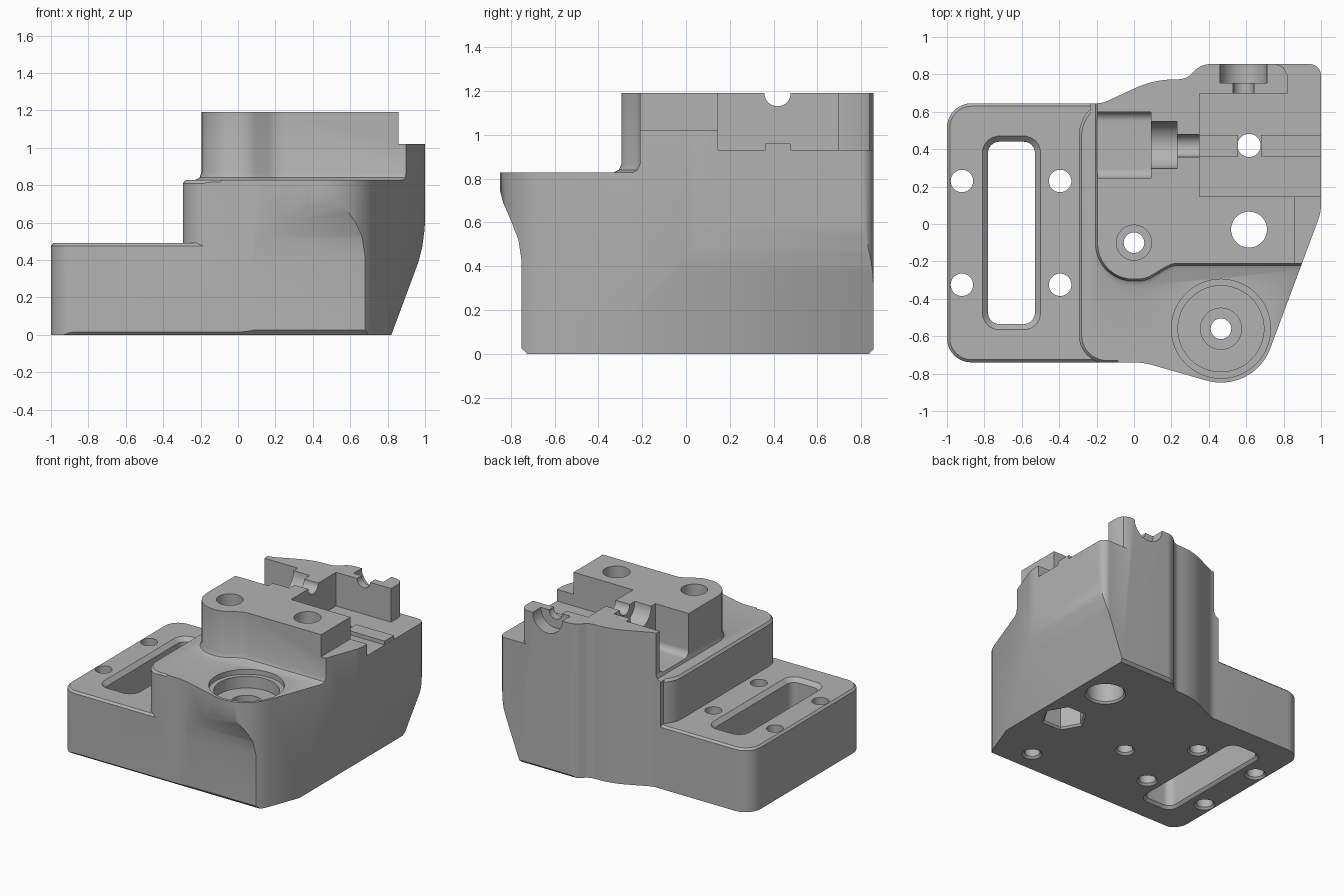
import bpy, bmesh, math
from mathutils import Vector

cube = bpy.data.objects.get("Cube")
if cube:
    bpy.data.objects.remove(cube, do_unlink=True)

grey = bpy.data.materials.new("machined grey")
grey.use_nodes = True
GREY = (0.45, 0.45, 0.45, 1)
grey.diffuse_color = GREY
grey.node_tree.nodes["Principled BSDF"].inputs["Base Color"].default_value = GREY


def rounded(corners, steps=10):
    """Closed outline from (x, y, radius) corners; radius 0 keeps it sharp."""
    out, n = [], len(corners)
    for i, (x, y, r) in enumerate(corners):
        p = Vector((x, y))
        a = (Vector(corners[i - 1][:2]) - p).normalized()
        b = (Vector(corners[(i + 1) % n][:2]) - p).normalized()
        if not r:
            out.append(p)
            continue
        half = a.angle(b) / 2
        centre = p + (a + b).normalized() * (r / math.sin(half))
        start = p + a * (r / math.tan(half)) - centre
        end = p + b * (r / math.tan(half)) - centre
        sweep = start.angle(end)
        for k in range(steps + 1):
            t = k / steps
            out.append(centre + (start * math.sin((1 - t) * sweep)
                                 + end * math.sin(t * sweep)) / math.sin(sweep))
    return out


def offset(outline, d):
    """Move a counter-clockwise outline outward by d."""
    out, n = [], len(outline)
    for i, p in enumerate(outline):
        e1 = (p - outline[i - 1]).normalized()
        e2 = (outline[(i + 1) % n] - p).normalized()
        n1, n2 = Vector((e1.y, -e1.x)), Vector((e2.y, -e2.x))
        out.append(p + (n1 + n2) * (d / (1 + n1.dot(n2))))
    return out


def mesh_from_rings(name, rings):
    bm = bmesh.new()
    loops = [[bm.verts.new(co) for co in ring] for ring in rings]
    n = len(loops[0])
    for lo, hi in zip(loops, loops[1:]):
        for i in range(n):
            j = (i + 1) % n
            bm.faces.new((lo[i], lo[j], hi[j], hi[i]))
    bm.faces.new(loops[0][::-1])
    bm.faces.new(loops[-1])
    bmesh.ops.recalc_face_normals(bm, faces=bm.faces[:])
    me = bpy.data.meshes.new(name)
    bm.to_mesh(me)
    bm.free()
    me.materials.append(grey)
    ob = bpy.data.objects.new(name, me)
    bpy.context.collection.objects.link(ob)
    return ob


def loft(name, outline, levels):
    """Stack an outline at (offset, z) levels."""
    return mesh_from_rings(name, [[(p.x, p.y, z) for p in offset(outline, d)]
                                  for d, z in levels])


def extrude(name, pts, axis, a, b):
    """Extrude a 2D profile along x (profile y,z) or y (profile x,z)."""
    place = {"x": lambda u, v, t: (t, u, v), "y": lambda u, v, t: (u, t, v)}[axis]
    return mesh_from_rings(name, [[place(p[0], p[1], t) for p in pts] for t in (a, b)])


def box(name, x, y, z):
    return extrude(name, [(y[0], z[0]), (y[1], z[0]), (y[1], z[1]), (y[0], z[1])], "x", *x)


def circle(u, v, r, n=48):
    return [(u + r * math.cos(i * math.tau / n), v + r * math.sin(i * math.tau / n))
            for i in range(n)]


def bore(x, y, steps, n=48):
    """Vertical turned cutter from (radius, z) steps."""
    return mesh_from_rings("bore", [[(u, v, z) for u, v in circle(x, y, r, n)]
                                    for r, z in steps])


def combine(target, tool, operation):
    mod = target.modifiers.new("combine", "BOOLEAN")
    mod.operation, mod.solver, mod.object = operation, "EXACT", tool
    bpy.context.view_layer.objects.active = target
    bpy.ops.object.modifier_apply(modifier=mod.name)
    bpy.data.objects.remove(tool, do_unlink=True)


# Full footprint
body = loft("mount_body", rounded([
    (-1, -0.74, 0.13), (0.05, -0.74, 0.4), (0.638, -0.909, 0.28), (1, 0.063, 0.25),
    (1, 0.855, 0.06), (0.36, 0.855, 0.12), (0.28, 0.775, 0.1), (0.1, 0.77, 0.5),
    (-0.17, 0.645, 0.15), (-1, 0.645, 0.13)]), [(0, 0), (0, 1.19)])

# Three stepped tiers that limit the height
tiers = loft("tiers", rounded([
    (-1, -0.74, 0.13), (0.5, -0.74, 0.1), (0.5, 0.645, 0.1), (-1, 0.645, 0.13)]),
    [(0.05, -0.1), (0.05, 0.425), (-0.015, 0.49)])
middle = loft("middle_tier", rounded([
    (-0.295, -0.745, 0.15), (-0.1, -0.745, 0), (-0.1, -1, 0), (1.2, -1, 0),
    (1.2, 1, 0), (-0.05, 1, 0), (-0.05, 0.72, 0), (-0.295, 0.59, 0.2)]),
    [(0, -0.12), (0, 0.81), (-0.015, 0.828)])
upper = loft("upper_tier", rounded([
    (-0.195, -0.295, 0.19), (0.06, -0.295, 0.15), (0.2, -0.21, 0.15),
    (1.3, -0.21, 0), (1.3, 1.1, 0), (-0.195, 1.1, 0)]),
    [(0.04, -0.14), (0.04, 0.825), (0.011, 0.84), (0, 0.868), (0, 1.3)])
combine(tiers, middle, "UNION")
combine(tiers, upper, "UNION")
combine(body, tiers, "INTERSECT")

# Undercut right flank and front boss
flank = [(-1.5, -0.2), (0.745, -0.2), (0.82, 0), (0.965, 0.39), (0.985, 0.47),
         (0.997, 0.56), (1.003, 0.65), (1.003, 1.5), (-1.5, 1.5)]
combine(body, extrude("flank", flank, "y", -1.2, 1.2), "INTERSECT")
front = [(-0.525, -0.2), (-0.725, 0), (-0.75, 0.025), (-0.75, 0.42), (-0.765, 0.52),
         (-0.8, 0.61), (-0.835, 0.69), (-0.856, 0.77), (-0.86, 1.5),
         (0.9, 1.5), (0.9, 0.065), (0.835, 0), (0.635, -0.2)]
combine(body, extrude("front", front, "x", -1.3, 1.3), "INTERSECT")

# Recesses in the upper tier
rear_corner = [Vector(p) for p in [(0.82, 0.6), (1.2, 0.6), (1.2, 1), (0.76, 1),
                                   (0.76, 0.855), (0.8, 0.837), (0.82, 0.795)]]
side_pocket = rounded([(0.245, 0.86, 0.05), (0.6, 0.86, 0.05), (0.6, 1.3, 0), (0.245, 1.3, 0)])
cutters = [
    box("recess", (0.35, 1.2), (0.147, 0.697), (0.93, 1.3)),
    loft("rear_corner", rear_corner, [(0, 0.93), (0, 1.3)]),
    box("shoulder", (0.857, 1.2), (-0.4, 0.2), (1.02, 1.3)),
    extrude("side_pocket", side_pocket, "x", -0.4, 0.09),
    extrude("side_bore", circle(0.422, 1.19, 0.126), "x", 0.07, 0.23),
    extrude("side_channel", circle(0.418, 1.19, 0.06), "x", 0.2, 0.4),
    extrude("rear_bore", circle(0.585, 1.19, 0.126), "y", 0.755, 1),
    extrude("rear_channel", circle(0.585, 1.19, 0.056), "y", 0.65, 0.8)]

# Slot and screw holes through the plate
slot = rounded([(-0.78, -0.535, 0.06), (-0.53, -0.535, 0.06),
                (-0.53, 0.44, 0.06), (-0.78, 0.44, 0.06)])
cutters.append(loft("slot", slot, [(0.035, -0.015), (0, 0.02), (0, 0.46), (0.07, 0.53)]))
for x in (-0.92, -0.395):
    for y in (-0.325, 0.23):
        cutters.append(bore(x, y, [(0.09, -0.015), (0.06, 0.015), (0.06, 0.6)]))

# Stepped vertical bores
cutters += [
    bore(0, -0.1, [(0.085, -0.015), (0.055, 0.015), (0.055, 0.8), (0.094, 0.8), (0.094, 1.3)]),
    bore(0.465, -0.56, [(0.085, -0.015), (0.055, 0.015), (0.055, 0.6), (0.11, 0.6), (0.11, 0.7),
                        (0.23, 0.7), (0.23, 0.79), (0.265, 0.79), (0.265, 0.9)]),
    bore(0.615, 0.42, [(0.155, -0.015), (0.13, 0.015), (0.13, 0.5), (0.062, 0.5), (0.062, 1.3)]),
    bore(0.615, -0.03, [(0.096, 0.1), (0.096, 1.3)]),
    bore(0.615, -0.03, [(0.175, -0.015), (0.15, 0.015), (0.15, 0.3)], 6)]
for cutter in cutters:
    combine(body, cutter, "DIFFERENCE")

# Raised rail on the recess floor
rails = [box("inner_rail", (0.345, 0.555), (0.362, 0.476), (0.92, 0.96)),
         box("outer_rail", (0.678, 0.999), (0.362, 0.476), (0.92, 0.96))]

bpy.ops.object.select_all(action="DESELECT")
for ob in [body] + rails:
    ob.select_set(True)
bpy.context.view_layer.objects.active = body
bpy.ops.object.shade_smooth_by_angle(angle=math.radians(30))
